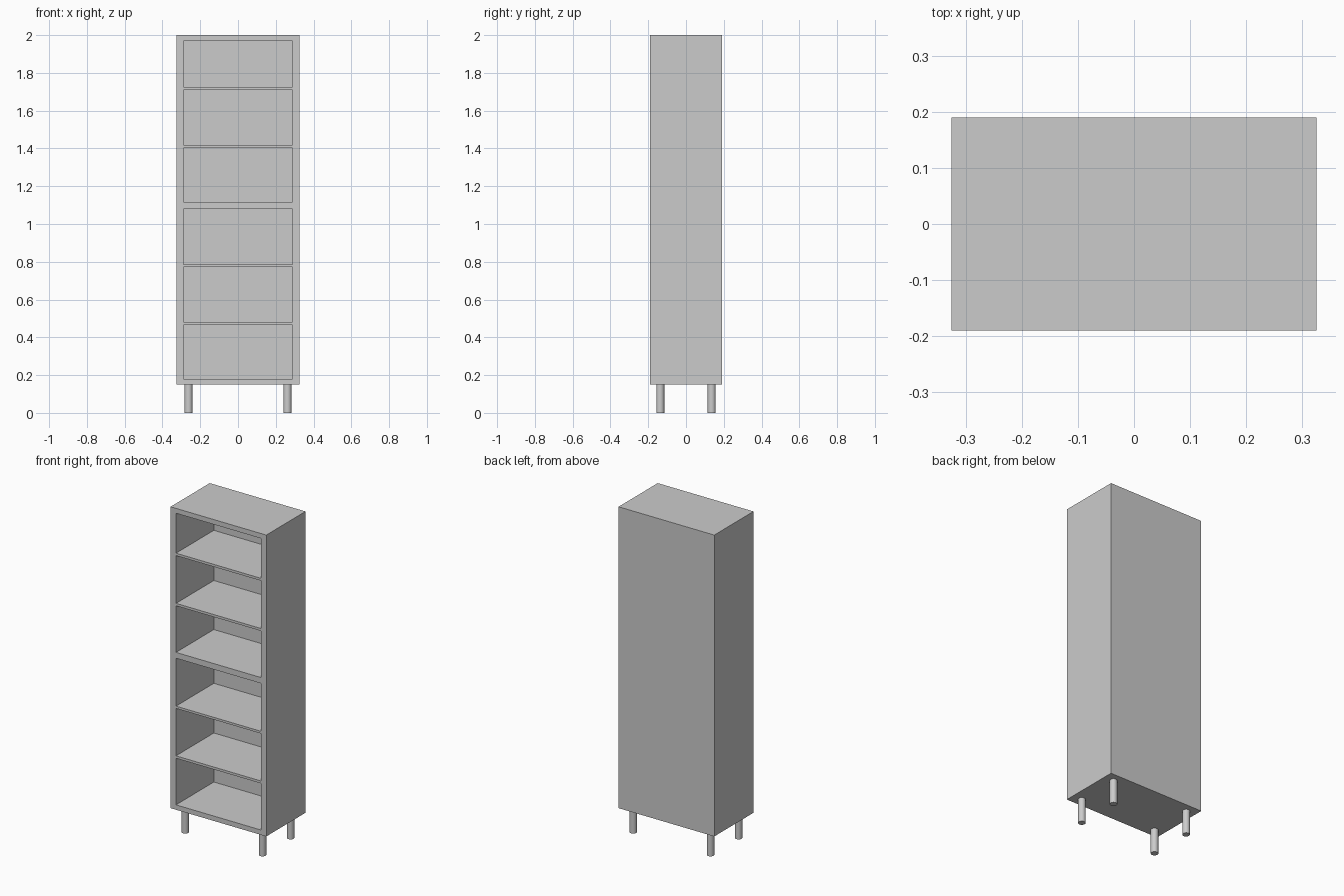
import bpy, bmesh

if "Cube" in bpy.data.objects:
    bpy.data.objects.remove(bpy.data.objects["Cube"])

W, D = 0.325, 0.19            # half width, half depth
Z0, Z1 = 0.15, 2.0            # carcass bottom and top
IN_X, BACK_Y = 0.288, 0.177   # inner half width, inner face of the back

grey = bpy.data.materials.new("plain grey")
grey.diffuse_color = (0.6, 0.6, 0.6, 1)
grey.use_nodes = True
grey.node_tree.nodes["Principled BSDF"].inputs["Base Color"].default_value = grey.diffuse_color


def finish(name, bm):
    bmesh.ops.recalc_face_normals(bm, faces=bm.faces)
    mesh = bpy.data.meshes.new(name)
    bm.to_mesh(mesh)
    bm.free()
    mesh.materials.append(grey)
    obj = bpy.data.objects.new(name, mesh)
    bpy.context.collection.objects.link(obj)
    return obj


# Carcass: one shell, front pierced by six open compartments
openings = [(0.18, 0.466), (0.481, 0.772), (0.786, 1.08),
            (1.116, 1.402), (1.417, 1.71), (1.725, 1.97)]
bm = bmesh.new()


def quad(*pts):
    bm.faces.new([bm.verts.new(p) for p in pts])


def front(x0, x1, z0, z1, y=-D):
    quad((x0, y, z0), (x1, y, z0), (x1, y, z1), (x0, y, z1))


# Outer top, bottom, sides and back
for z in (Z0, Z1):
    quad((-W, -D, z), (W, -D, z), (W, D, z), (-W, D, z))
for x in (-W, W):
    quad((x, -D, Z0), (x, D, Z0), (x, D, Z1), (x, -D, Z1))
front(-W, W, Z0, Z1, D)

# Front edges of the sides, rails and shelves
levels = [Z0] + [z for pair in openings for z in pair] + [Z1]
for a, b in zip(levels, levels[1:]):
    front(-W, -IN_X, a, b)
    front(IN_X, W, a, b)
for a, b in zip(levels[::2], levels[1::2]):
    front(-IN_X, IN_X, a, b)

# Compartment walls, shelf faces and back
for a, b in openings:
    front(-IN_X, IN_X, a, b, BACK_Y)
    for z in (a, b):
        quad((-IN_X, -D, z), (IN_X, -D, z), (IN_X, BACK_Y, z), (-IN_X, BACK_Y, z))
    for x in (-IN_X, IN_X):
        quad((x, -D, a), (x, BACK_Y, a), (x, BACK_Y, b), (x, -D, b))

# Weld into a closed shell, then merge the flat front strips
bmesh.ops.remove_doubles(bm, verts=bm.verts, dist=1e-5)
bmesh.ops.recalc_face_normals(bm, faces=bm.faces)
finish("bookcase_carcass", bm)

# Four round legs
for side, x in (("left", -0.262), ("right", 0.262)):
    for end, y in (("front", -0.136), ("back", 0.136)):
        bm = bmesh.new()
        bmesh.ops.create_cone(bm, cap_ends=True, segments=32, radius1=0.021,
                              radius2=0.021, depth=Z0)
        bmesh.ops.translate(bm, verts=bm.verts, vec=(x, y, Z0 / 2))
        leg = finish(f"{end}_{side}_leg", bm)
        bpy.context.view_layer.objects.active = leg
        leg.select_set(True)
        bpy.ops.object.shade_smooth_by_angle()
        leg.select_set(False)
